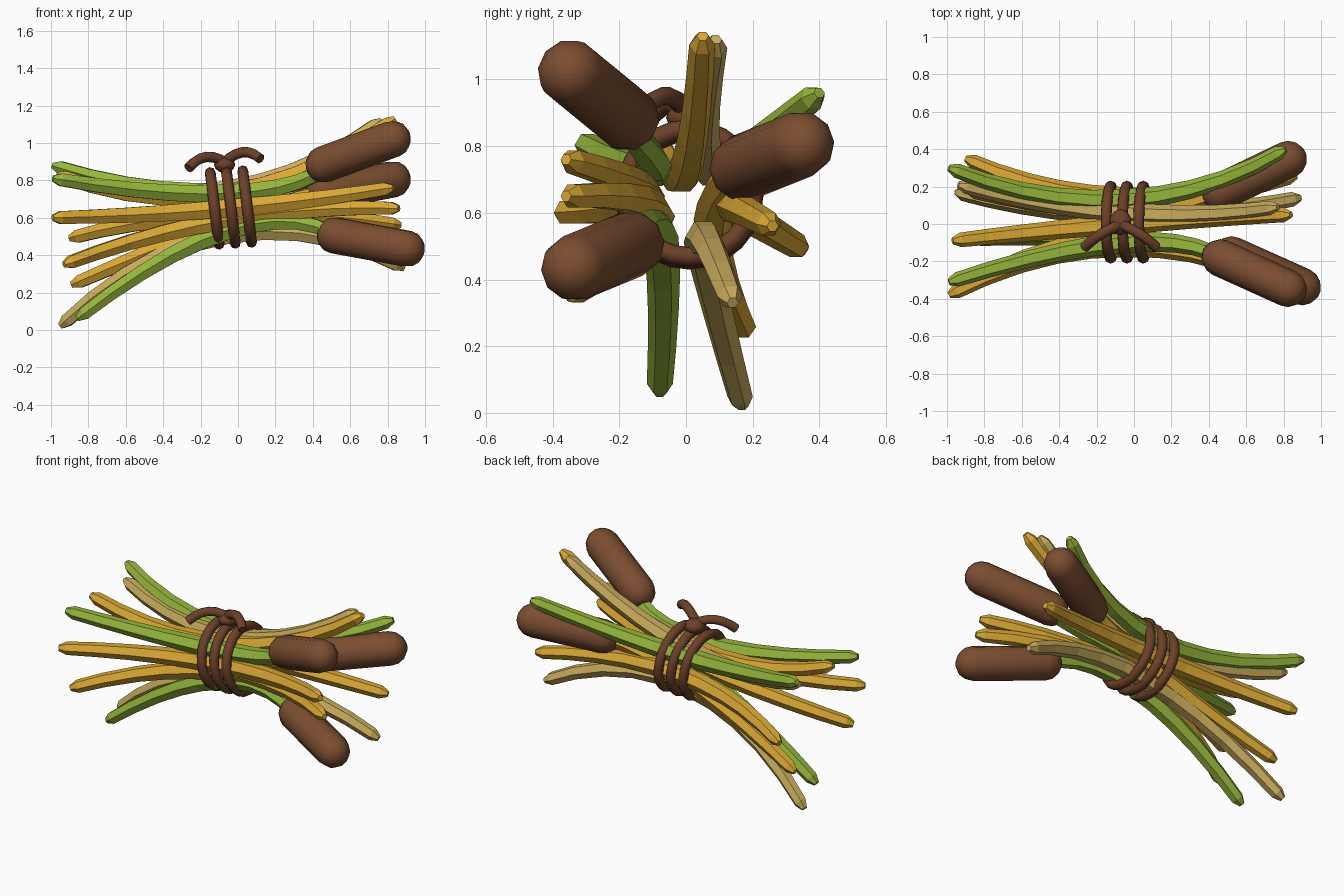
import bpy, bmesh, math
from mathutils import Vector

if "Cube" in bpy.data.objects:
    bpy.data.objects.remove(bpy.data.objects["Cube"])


def material(name, rgb):
    m = bpy.data.materials.new(name)
    m.diffuse_color = (*rgb, 1)
    m.use_nodes = True
    m.node_tree.nodes["Principled BSDF"].inputs["Base Color"].default_value = m.diffuse_color
    return m


GREEN = material("fresh green", (0.30, 0.46, 0.045))
GOLD = material("dry gold", (0.70, 0.39, 0.035))
TAN = material("pale straw", (0.58, 0.41, 0.11))
BROWN = material("seed head brown", (0.20, 0.075, 0.03))
ROPE = material("rope brown", (0.15, 0.052, 0.022))


def tube(name, path, radii, sides, mat, smooth=False):
    """Sweep a regular polygon along a path; close both ends."""
    bm = bmesh.new()
    pts = [Vector(p) for p in path]
    rings = []
    for i, p in enumerate(pts):
        d = (pts[min(i + 1, len(pts) - 1)] - pts[max(i - 1, 0)]).normalized()
        ref = Vector((0, 0, 1)) if abs(d.z) < 0.9 else Vector((0, 1, 0))
        u = d.cross(ref).normalized()
        v = u.cross(d)
        rings.append([bm.verts.new(p + radii[i] * (
            u * math.cos(2 * math.pi * k / sides) + v * math.sin(2 * math.pi * k / sides)))
            for k in range(sides)])
    for a, b in zip(rings, rings[1:]):
        for k in range(sides):
            j = (k + 1) % sides
            bm.faces.new((a[k], a[j], b[j], b[k]))
    bm.faces.new(rings[0][::-1])
    bm.faces.new(rings[-1])
    bmesh.ops.recalc_face_normals(bm, faces=bm.faces)
    me = bpy.data.meshes.new(name)
    bm.to_mesh(me)
    bm.free()
    me.materials.append(mat)
    for f in me.polygons:
        f.use_smooth = smooth and len(f.vertices) == 4
    ob = bpy.data.objects.new(name, me)
    bpy.context.collection.objects.link(ob)
    return ob


def bend(left, mid, right, n):
    """Smooth arc through three points."""
    a, m, b = Vector(left), Vector(mid), Vector(right)
    c = 2 * m - (a + b) / 2
    return [(1 - t) ** 2 * a + 2 * t * (1 - t) * c + t * t * b
            for t in (i / n for i in range(n + 1))]


def stalk(name, left, mid, right, mat):
    n = 10
    pts = bend(left, mid, right, n)
    radii = [0.057 - 0.018 * abs(2 * i / n - 1) for i in range(n + 1)]
    # blunt pointed tips
    start, end = pts[0], pts[-1]
    d0, d1 = (pts[1] - start).normalized(), (end - pts[-2]).normalized()
    pts[0], pts[-1] = start + d0 * 0.045, end - d1 * 0.045
    tube(name, [start] + pts + [end], [0.018] + radii + [0.018], 6, mat)


# Green stalks
stalk("green_stalk_front", (-0.99, -0.31, 0.81), (-0.05, -0.10, 0.73), (0.50, -0.20, 0.88), GREEN)
stalk("green_stalk_back", (-0.99, 0.30, 0.88), (-0.05, 0.13, 0.74), (0.81, 0.40, 0.96), GREEN)
stalk("green_stalk_low", (-0.86, -0.08, 0.06), (-0.06, -0.08, 0.53), (0.52, -0.18, 0.51), GREEN)

# Golden stalks
stalk("gold_stalk_front_upper", (-0.99, -0.38, 0.60), (-0.05, -0.12, 0.65), (0.83, -0.36, 0.76), GOLD)
stalk("gold_stalk_front_lower", (-0.93, -0.35, 0.35), (-0.05, -0.09, 0.59), (0.86, -0.36, 0.65), GOLD)
stalk("gold_stalk_top", (-0.97, -0.09, 0.83), (-0.05, 0.00, 0.73), (0.84, 0.05, 1.13), GOLD)
stalk("gold_stalk_back", (-0.90, 0.35, 0.49), (-0.05, 0.14, 0.62), (0.87, 0.26, 0.56), GOLD)
stalk("gold_stalk_core", (-0.89, 0.18, 0.24), (-0.05, 0.08, 0.58), (0.52, 0.20, 0.75), GOLD)

# Straw stalks
stalk("straw_stalk_top", (-0.94, 0.21, 0.82), (-0.05, 0.06, 0.75), (0.77, 0.09, 1.12), TAN)
stalk("straw_stalk_low", (-0.95, 0.17, 0.02), (-0.05, 0.05, 0.51), (0.89, 0.14, 0.33), TAN)


# Cattail seed heads: capsules between two sphere centres
def seed_head(name, base, tip, r=0.1):
    a, b = Vector(base), Vector(tip)
    d = (b - a).normalized()
    steps = [math.radians(x) for x in (75, 50, 25, 0)]
    path = [a - d * r * math.sin(s) for s in steps] + [b + d * r * math.sin(s) for s in steps[::-1]]
    radii = [r * math.cos(s) for s in steps] + [r * math.cos(s) for s in steps[::-1]]
    ob = tube(name, path, radii, 10, BROWN, True)
    for f in ob.data.polygons:
        f.use_smooth = True


seed_head("seed_head_upper", (0.46, -0.18, 0.885), (0.825, -0.345, 1.02))
seed_head("seed_head_back", (0.46, 0.17, 0.735), (0.825, 0.345, 0.805))
seed_head("seed_head_low", (0.52, -0.165, 0.505), (0.90, -0.335, 0.435))

# Rope wraps
for i in range(3):
    bpy.ops.mesh.primitive_torus_add(
        major_segments=24, minor_segments=8, major_radius=0.193, minor_radius=0.029,
        location=(-0.125 + 0.087 * i, 0.01, 0.65 + 0.005 * i),
        rotation=(0, math.radians(90 - 7), 0))
    ring = bpy.context.object
    ring.name = "rope_wrap_%d" % (i + 1)
    ring.data.materials.append(ROPE)
    bpy.ops.object.shade_smooth()

# Rope knot and its two loose ends
bpy.ops.mesh.primitive_uv_sphere_add(segments=10, ring_count=6, location=(-0.072, 0.01, 0.885))
knot = bpy.context.object
knot.name = "rope_knot"
knot.scale = (0.06, 0.07, 0.045)
knot.data.materials.append(ROPE)
bpy.ops.object.shade_smooth()
tube("rope_end_left", bend((-0.06, 0.0, 0.89), (-0.17, -0.05, 0.925), (-0.265, -0.125, 0.865), 6),
     [0.028] * 7, 8, ROPE, True)
tube("rope_end_right", bend((-0.08, 0.0, 0.89), (0.025, -0.05, 0.95), (0.12, -0.125, 0.915), 6),
     [0.028] * 7, 8, ROPE, True)
